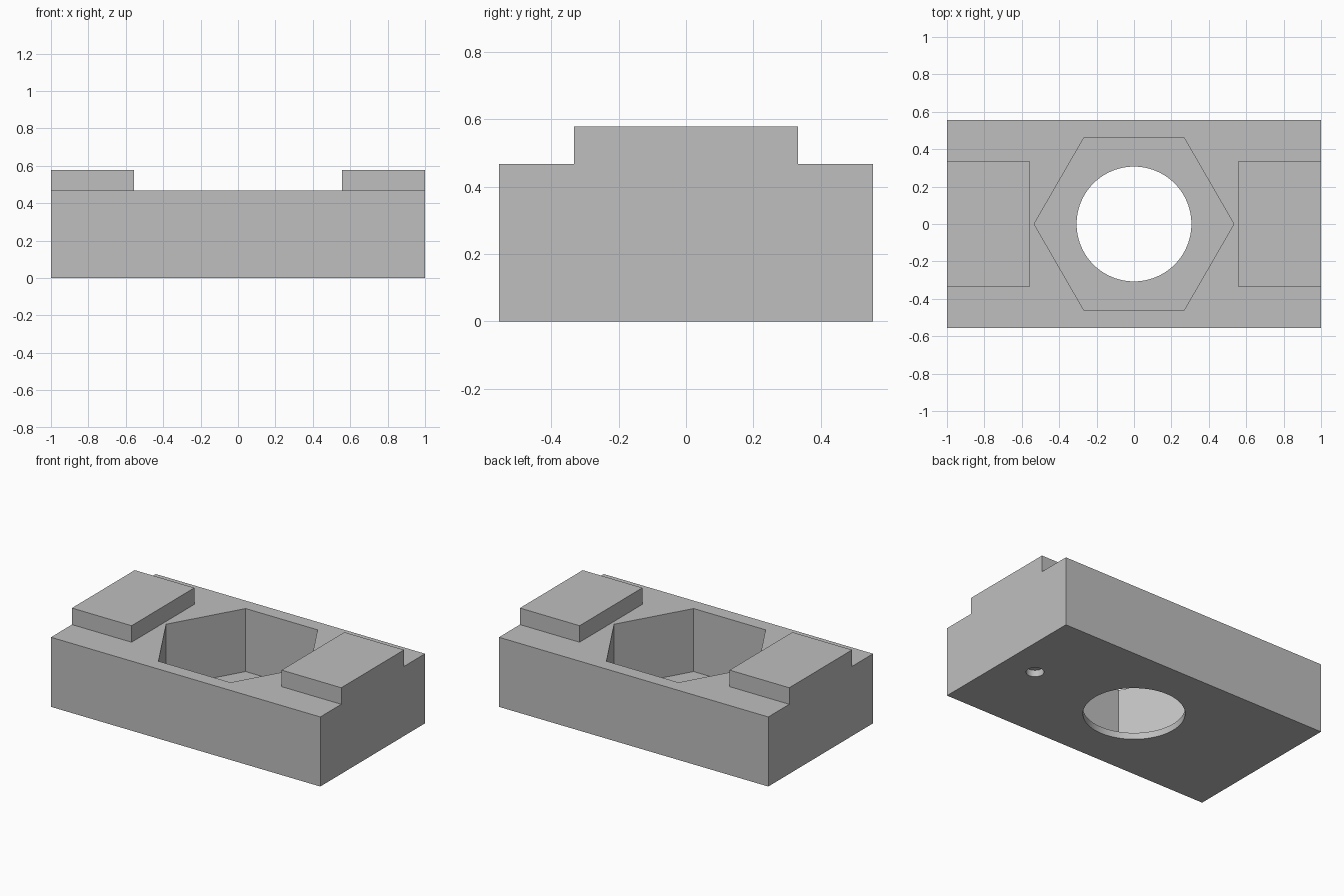
import bpy
import math

if "Cube" in bpy.data.objects:
    bpy.data.objects.remove(bpy.data.objects["Cube"], do_unlink=True)

# Main sizes
LENGTH, WIDTH, HEIGHT = 2.0, 1.111, 0.578
DECK = 0.467          # top of the base block
FLOOR = 0.044         # floor of the hexagonal pocket
PAD_X, PAD_Y = 0.557, 0.333
OVER = 0.2            # overhang of the cutters

grey = bpy.data.materials.new("plain grey")
grey.use_nodes = True
grey.diffuse_color = (0.52, 0.52, 0.52, 1)
grey.node_tree.nodes["Principled BSDF"].inputs["Base Color"].default_value = (0.52, 0.52, 0.52, 1)


def box(name, low, high):
    centre = [(a + b) / 2 for a, b in zip(low, high)]
    bpy.ops.mesh.primitive_cube_add(size=1, location=centre)
    ob = bpy.context.object
    ob.name = name
    ob.scale = [b - a for a, b in zip(low, high)]
    bpy.ops.object.transform_apply(location=True, rotation=False, scale=True)
    ob.data.materials.append(grey)
    return ob


def prism(name, sides, radius, x, bottom, top):
    bpy.ops.mesh.primitive_cylinder_add(
        vertices=sides, radius=radius, depth=top - bottom,
        location=(x, 0, (bottom + top) / 2),
        rotation=(0, 0, math.pi / 2))   # puts a corner on the x axis
    ob = bpy.context.object
    ob.name = name
    ob.data.materials.append(grey)
    return ob


# Full block
body = box("housing_block", (-LENGTH / 2, -WIDTH / 2, 0), (LENGTH / 2, WIDTH / 2, HEIGHT))

# Channel between the end pads, and a step along each long side
cutters = [box("channel_cutter", (-PAD_X, -WIDTH, DECK), (PAD_X, WIDTH, HEIGHT + OVER))]
for side, y0, y1 in (("front", -WIDTH, -PAD_Y), ("back", PAD_Y, WIDTH)):
    cutters.append(box(side + "_step_cutter", (-LENGTH, y0, DECK), (LENGTH, y1, HEIGHT + OVER)))

# Hexagonal pocket, round through hole, small blind hole underneath
cutters.append(prism("hex_pocket_cutter", 6, 0.534, 0, FLOOR, HEIGHT + OVER))
cutters.append(prism("round_hole_cutter", 96, 0.307, 0, -OVER, DECK / 2))
cutters.append(prism("blind_hole_cutter", 48, 0.054, 0.776, -OVER, FLOOR))

bpy.ops.object.select_all(action="DESELECT")
body.select_set(True)
bpy.context.view_layer.objects.active = body
for cutter in cutters:
    cutter.hide_render = True
    mod = body.modifiers.new(cutter.name, "BOOLEAN")
    mod.operation = "DIFFERENCE"
    mod.solver = "EXACT"
    mod.object = cutter
    bpy.ops.object.modifier_apply(modifier=mod.name)
    bpy.data.objects.remove(cutter, do_unlink=True)

bpy.ops.object.shade_smooth_by_angle(angle=math.radians(30))
